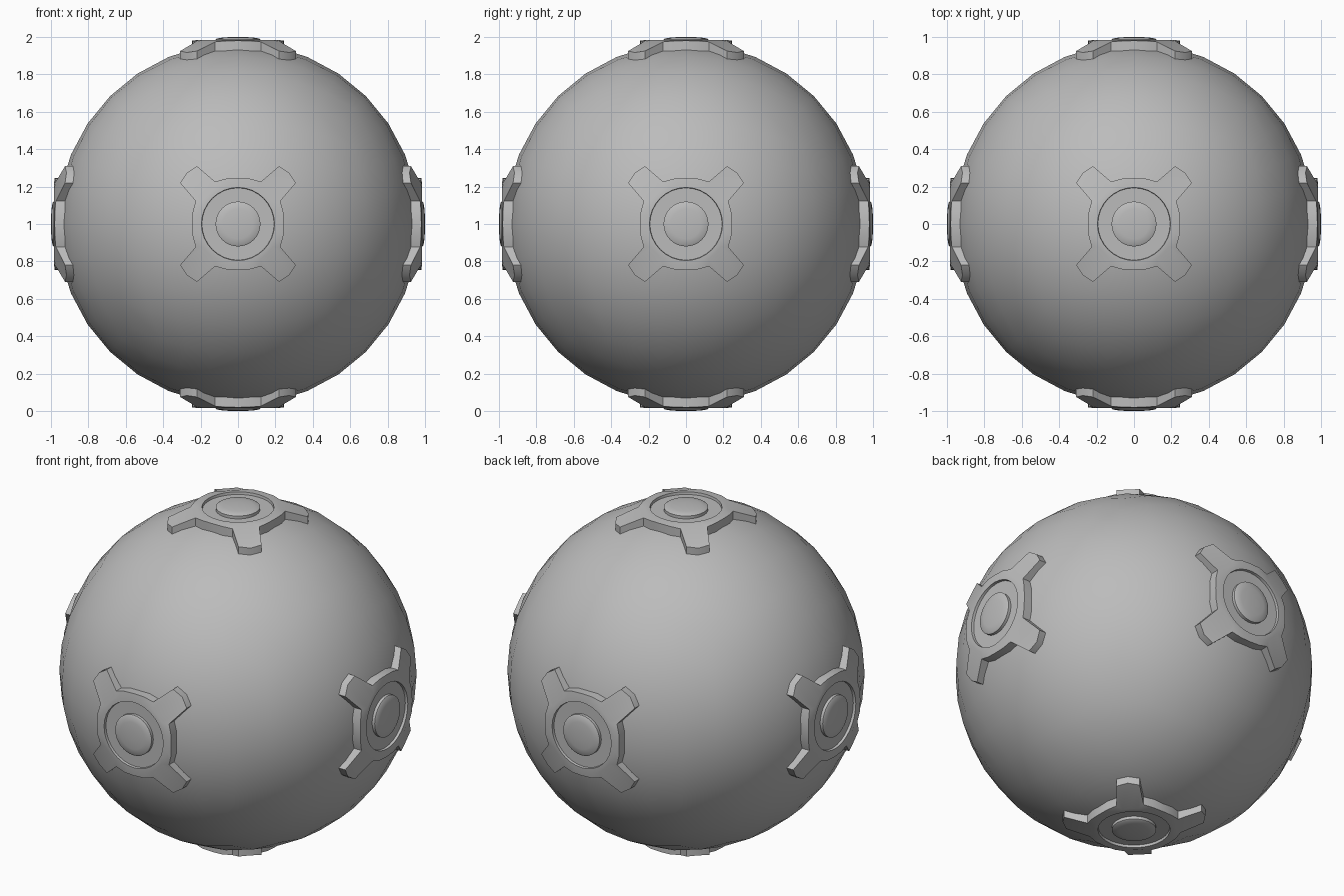
import bpy, bmesh, math
from mathutils import Vector, Matrix

if "Cube" in bpy.data.objects:
    bpy.data.objects.remove(bpy.data.objects["Cube"])

CENTRE = Vector((0, 0, 1))
grey = bpy.data.materials.new("plain grey")
grey.diffuse_color = (0.5, 0.5, 0.5, 1)
grey.use_nodes = True
grey.node_tree.nodes["Principled BSDF"].inputs["Base Color"].default_value = grey.diffuse_color


def finish(bm, name, matrix, angle):
    """Turn a bmesh into a named, shaded object."""
    bmesh.ops.recalc_face_normals(bm, faces=bm.faces)
    mesh = bpy.data.meshes.new(name)
    bm.to_mesh(mesh)
    bm.free()
    mesh.transform(matrix)
    mesh.materials.append(grey)
    obj = bpy.data.objects.new(name, mesh)
    bpy.context.collection.objects.link(obj)
    bpy.ops.object.select_all(action='DESELECT')
    obj.select_set(True)
    bpy.context.view_layer.objects.active = obj
    bpy.ops.object.shade_smooth_by_angle(angle=math.radians(angle))
    return obj


def loft(rings):
    """Skin a stack of closed rings, capping the last with a fan-free face."""
    bm = bmesh.new()
    loops = [[bm.verts.new(p) for p in ring] for ring in rings]
    n = len(loops[0])
    for a, b in zip(loops, loops[1:]):
        for i in range(n):
            j = (i + 1) % n
            bm.faces.new((a[i], a[j], b[j], b[i]))
    bm.faces.new(loops[-1])
    bm.faces.new(loops[0])
    return bm


def circle(r, z, n=32):
    return [(r * math.cos(math.tau * i / n), r * math.sin(math.tau * i / n), z)
            for i in range(n)]


# Ball: cube with equal-angle grid pushed out to a sphere
bm = bmesh.new()
bmesh.ops.create_cube(bm, size=2)
bmesh.ops.subdivide_edges(bm, edges=bm.edges, cuts=7, use_grid_fill=True)
for v in bm.verts:
    v.co = Vector([math.tan(c * math.pi / 4) for c in v.co]).normalized() * 0.967
finish(bm, "ball", Matrix.Translation(CENTRE), 40)

# Four-armed plate outline: one quadrant (x, y, top height), turned four times
quadrant = [(.245, 0, .98), (.242, .065, .979), (.226, .122, .974),
            (.309, .219, .925), (.274, .274, .917), (.219, .309, .925),
            (.122, .226, .974), (.065, .242, .979)]
outline = []
for k in range(4):
    turn = Matrix.Rotation(k * math.pi / 2, 3, 'Z')
    outline += [turn @ Vector(p) for p in quadrant]
foot = [(p.x, p.y, p.z - .07) for p in outline]

sides = {"front": (0, -1, 0), "back": (0, 1, 0), "left": (-1, 0, 0),
         "right": (1, 0, 0), "top": (0, 0, 1), "bottom": (0, 0, -1)}
for side, axis in sides.items():
    place = (Matrix.Translation(CENTRE) @
             Vector((0, 0, 1)).rotation_difference(Vector(axis)).to_matrix().to_4x4())
    # Plate with a shallow round recess
    finish(loft([foot, outline, circle(.222, .983), circle(.195, .985),
                 circle(.193, .970)]), side + "_plate", place, 35)
    # Domed button in the recess
    finish(loft([circle(.12, .95), circle(.12, .987), circle(.112, .992),
                 circle(.08, .997), circle(.03, 1.0)]), side + "_button", place, 35)
